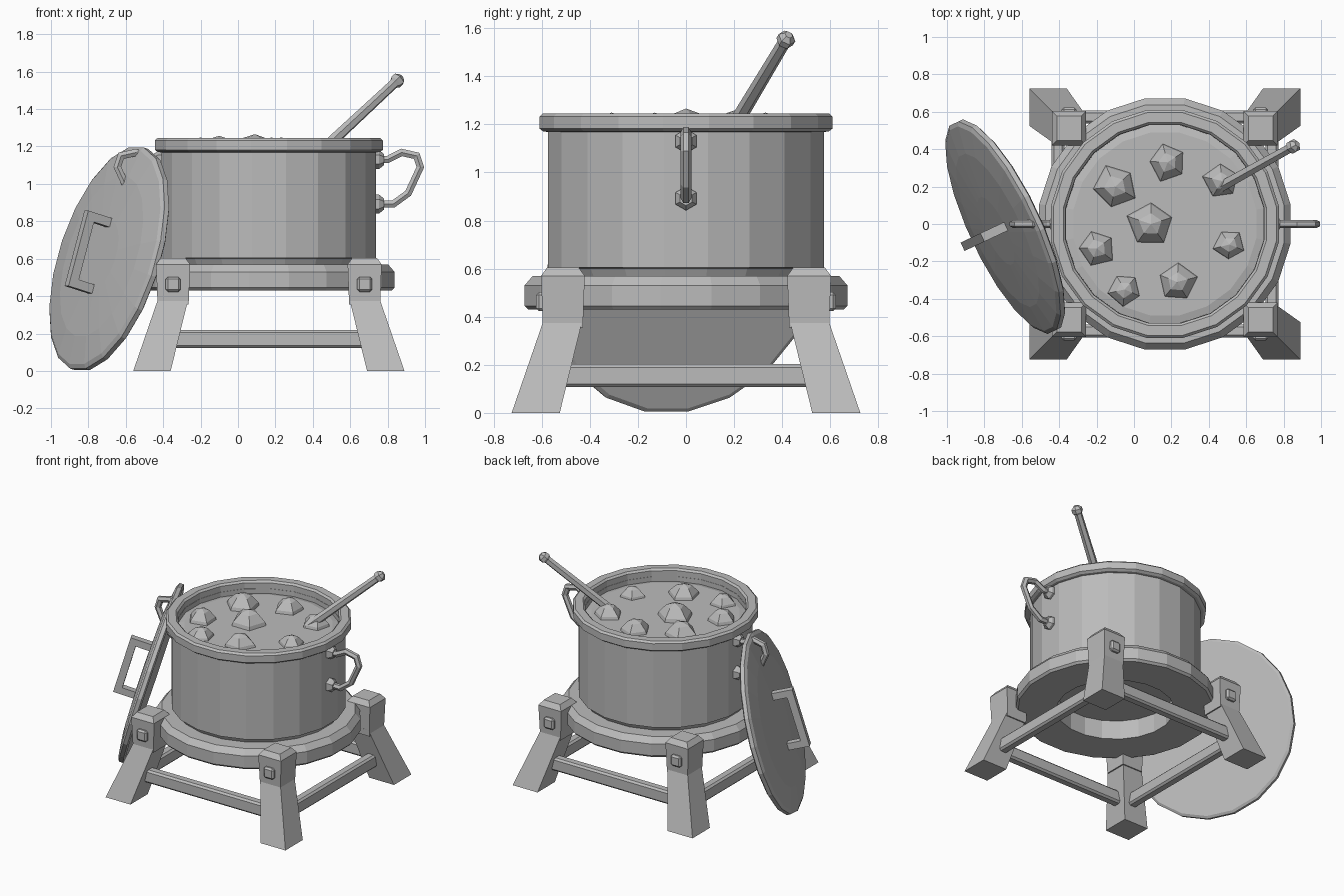
import bpy, bmesh, math, random
from mathutils import Vector, Matrix

random.seed(4)
cube = bpy.data.objects.get("Cube")
if cube:
    bpy.data.objects.remove(cube)

grey = bpy.data.materials.new("plain grey")
grey.use_nodes = True
grey.diffuse_color = (0.5, 0.5, 0.5, 1)
grey.node_tree.nodes["Principled BSDF"].inputs["Base Color"].default_value = (0.5, 0.5, 0.5, 1)

CX = 0.165          # pot axis
SIDES = 20


def finish(name, bm, matrix=Matrix()):
    bmesh.ops.remove_doubles(bm, verts=bm.verts, dist=1e-5)
    bmesh.ops.recalc_face_normals(bm, faces=bm.faces)
    mesh = bpy.data.meshes.new(name)
    bm.to_mesh(mesh)
    bm.free()
    mesh.materials.append(grey)
    ob = bpy.data.objects.new(name, mesh)
    ob.matrix_world = matrix
    bpy.context.collection.objects.link(ob)
    return ob


def bridge(bm, rings, closed=False):
    pairs = list(zip(rings, rings[1:])) + ([(rings[-1], rings[0])] if closed else [])
    for a, b in pairs:
        n = len(a)
        for i in range(n):
            bm.faces.new((a[i], a[(i + 1) % n], b[(i + 1) % n], b[i]))


def lathe(name, profile, matrix, sides=SIDES, closed=False, jitter=0.0):
    """Turn (radius, height) points round z; open profiles get end caps."""
    bm = bmesh.new()
    wobble = [1 + random.uniform(-jitter, jitter) for _ in range(sides)]
    rings = []
    for r, z in profile:
        ring = []
        for i in range(sides):
            a = math.tau * (i + 0.5) / sides
            ring.append(bm.verts.new((r * wobble[i] * math.cos(a), r * wobble[i] * math.sin(a), z)))
        rings.append(ring)
    bridge(bm, rings, closed)
    if not closed:
        bm.faces.new(rings[0])
        bm.faces.new(rings[-1])
    return finish(name, bm, matrix)


def box(name, centre, size, bevel=0.0):
    bm = bmesh.new()
    bmesh.ops.create_cube(bm, size=1, matrix=Matrix.Translation(centre) @ Matrix.Diagonal((*size, 1)))
    if bevel:
        bmesh.ops.bevel(bm, geom=bm.edges[:], offset=bevel, segments=1, affect='EDGES')
    return finish(name, bm)


def sweep(name, points, radius, sides, side_axis, matrix=Matrix(), turn=0.0):
    """Pipe along a planar path whose plane has side_axis as its normal."""
    bm = bmesh.new()
    pts = [Vector(p) for p in points]
    side = Vector(side_axis)
    rings = []
    for i, p in enumerate(pts):
        d0 = (p - pts[max(i - 1, 0)]).normalized()
        d1 = (pts[min(i + 1, len(pts) - 1)] - p).normalized()
        tangent = (d0 + d1).normalized()
        out = side.cross(tangent)
        mitre = 1 / max(0.5, tangent.dot(d1 if d1.length else d0))
        ring = []
        for k in range(sides):
            a = math.tau * k / sides + turn
            ring.append(bm.verts.new(p + side * radius * math.cos(a) + out * radius * mitre * math.sin(a)))
        rings.append(ring)
    bridge(bm, rings)
    bm.faces.new(rings[0])
    bm.faces.new(rings[-1])
    return finish(name, bm, matrix)


def aim(origin, direction):
    return Matrix.Translation(origin) @ Vector(direction).to_track_quat('Z', 'Y').to_matrix().to_4x4()


axis = Matrix.Translation((CX, 0, 0))

# Pot, rim, contents and supporting ring
lathe("pot_body", [(0.545, 0.57), (0.56, 0.6), (0.58, 0.605), (0.58, 1.19),
                   (0.535, 1.19), (0.53, 0.64)], axis)
lathe("pot_rim", [(0.6, 1.17), (0.617, 1.182), (0.617, 1.232), (0.603, 1.245),
                  (0.55, 1.245), (0.537, 1.232), (0.537, 1.165)], axis, closed=True)
lathe("stew", [(0.535, 1.1), (0.535, 1.155), (0.495, 1.165)], axis)
lathe("support_ring", [(0.665, 0.43), (0.68, 0.445), (0.68, 0.53), (0.645, 0.57),
                       (0.4, 0.57), (0.4, 0.43)], axis, closed=True)

# Stew chunks
chunks = [(-0.1, 0.2, 0.115), (0.18, 0.33, 0.105), (0.47, 0.23, 0.1), (0.09, 0, 0.125),
          (-0.2, -0.13, 0.105), (0.51, -0.11, 0.085), (0.23, -0.31, 0.105), (-0.05, -0.35, 0.088)]
for x, y, r in chunks:
    h = r * 0.8
    place = Matrix.Translation((x, y, 1.16)) @ Matrix.Rotation(random.uniform(0, 6), 4, 'Z')
    lathe("stew_chunk", [(r, 0), (r * 0.92, h * 0.3), (r * 0.5, h * 0.85), (0.002, h * 1.05)],
          place, sides=5, jitter=0.1)

# Pot side handles with their mounts
grip = [(0.57, 1.13), (0.635, 1.13), (0.71, 1.168), (0.79, 1.15),
        (0.81, 1.09), (0.745, 0.95), (0.665, 0.892), (0.57, 0.892)]
for s, label in ((1, "left"), (-1, "right")):
    sweep(label + "_pot_handle", [(CX + s * x, 0, z) for x, z in grip], 0.022, 6, (0, 1, 0))
    for z in (1.13, 0.892):
        lathe(label + "_handle_mount", [(0.05, 0), (0.05, 0.025), (0.03, 0.05)],
              aim((CX + s * 0.565, 0, z), (s, 0, 0)), sides=6)

# Legs: splayed post, top block and bolt
for sx in (-1, 1):
    for sy in (-1, 1):
        label = ("front_" if sy < 0 else "back_") + ("left" if sx > 0 else "right")
        bm = bmesh.new()
        rings = []
        for off, half, z in ((0.625, 0.1, 0), (0.507, 0.08, 0.4)):
            rings.append([bm.verts.new((CX + sx * off + i * half, sy * off + j * half, z))
                          for i, j in ((-1, -1), (1, -1), (1, 1), (-1, 1))])
        bridge(bm, rings)
        bm.faces.new(rings[0])
        bm.faces.new(rings[1])
        finish(label + "_leg", bm)
        bx, by = CX + sx * 0.512, sy * 0.512
        block = Matrix.Translation((bx, by, 0)) @ Matrix.Rotation(0, 4, 'Z')
        k = math.sqrt(2)
        lathe(label + "_leg_block", [(0.083 * k, 0.355), (0.091 * k, 0.57), (0.065 * k, 0.605)], block, sides=4)
        box(label + "_bolt", (bx, sy * 0.598, 0.463), (0.08, 0.05, 0.08), 0.012)

# Rails joining the legs
for s, (a, b) in ((-1, ("front", "right")), (1, ("back", "left"))):
    box(a + "_rail", (CX, s * 0.572, 0.17), (1.1, 0.07, 0.095), 0.013)
    box(b + "_rail", (CX + s * 0.572, 0, 0.155), (0.07, 1.1, 0.095), 0.013)

# Lid leaning on the pot, with its bracket handle
n = Vector((-0.87, -0.41, 0.28)).normalized()
up = (Vector((0, 0, 1)) - n * n.z).normalized()
across = up.cross(n)
lean = Matrix((across, up, n)).transposed().to_4x4()
lean.translation = Vector((-0.69, -0.015, 0.6))
lathe("lid", [(0.605, -0.025), (0.623, -0.015), (0.623, 0.012), (0.6, 0.025),
              (0.45, 0.045), (0.2, 0.055)], lean)
sweep("lid_handle", [(0, 0.185, 0.03), (0, 0.185, 0.175), (0, -0.185, 0.175), (0, -0.185, 0.03)],
      0.035, 4, (1, 0, 0), lean, math.pi / 4)

# Stirring spoon
tip = Vector((0.86, 0.42, 1.56))
start = Vector((0.43, 0.18, 1.16))
length = (tip - start).length
lathe("spoon_shaft", [(0.032, 0), (0.027, length - 0.04), (0.038, length - 0.025),
                      (0.038, length), (0.018, length + 0.02)], aim(start, tip - start), sides=6)
